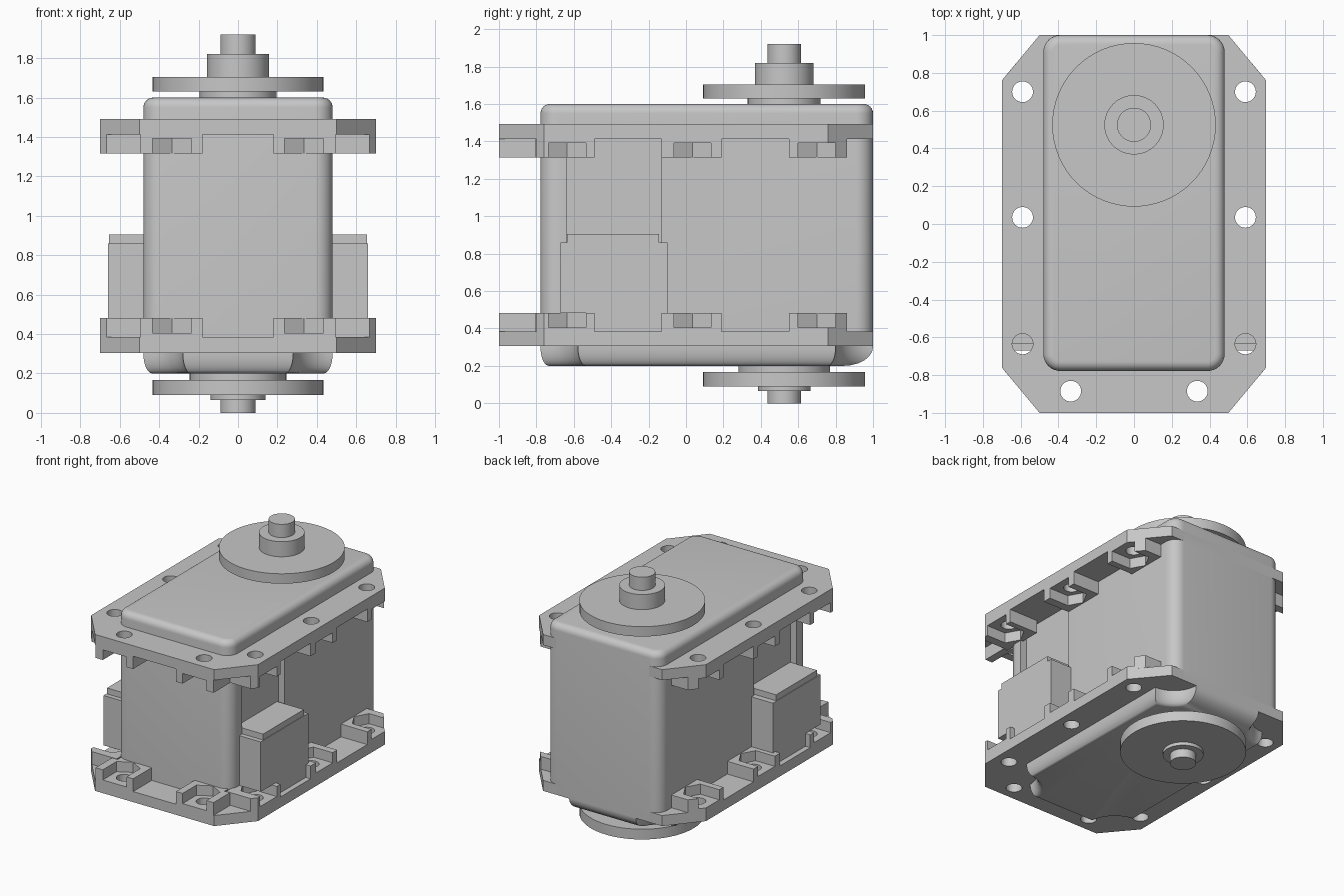
import bpy, bmesh, math

if "Cube" in bpy.data.objects:
    bpy.data.objects.remove(bpy.data.objects["Cube"])

grey = bpy.data.materials.new("servo grey")
grey.diffuse_color = (0.57, 0.57, 0.57, 1)
grey.use_nodes = True
grey.node_tree.nodes["Principled BSDF"].inputs["Base Color"].default_value = grey.diffuse_color


def finish(name, bm, smooth=False):
    bmesh.ops.recalc_face_normals(bm, faces=bm.faces[:])
    me = bpy.data.meshes.new(name)
    bm.to_mesh(me)
    bm.free()
    me.materials.append(grey)
    ob = bpy.data.objects.new(name, me)
    bpy.context.collection.objects.link(ob)
    if smooth:
        bpy.ops.object.select_all(action='DESELECT')
        ob.select_set(True)
        bpy.context.view_layer.objects.active = ob
        bpy.ops.object.shade_smooth_by_angle(angle=math.radians(35))
    return ob


def loft(bm, rings):
    """Skin a stack of equal-length (points, z) rings and cap both ends."""
    rows = [[bm.verts.new((x, y, z)) for x, y in pts] for pts, z in rings]
    n = len(rows[0])
    for a, b in zip(rows, rows[1:]):
        for i in range(n):
            j = (i + 1) % n
            bm.faces.new((a[i], a[j], b[j], b[i]))
    bm.faces.new(rows[0])
    bm.faces.new(rows[-1])


def prism(bm, pts, z0, z1):
    loft(bm, [(pts, z0), (pts, z1)])


def box(bm, x0, x1, y0, y1, z0, z1):
    prism(bm, [(x0, y0), (x1, y0), (x1, y1), (x0, y1)], z0, z1)


def circle(x, y, r, n=32):
    return [(x + r * math.cos(2 * math.pi * i / n), y + r * math.sin(2 * math.pi * i / n)) for i in range(n)]


def cut(ob, cutter):
    cutter.hide_render = True
    cutter.hide_viewport = True
    m = ob.modifiers.new("cut", 'BOOLEAN')
    m.operation = 'DIFFERENCE'
    m.solver = 'EXACT'
    m.object = cutter


HX, Y0, Y1 = 0.48, -0.778, 1.0


def rounded(d, r=0.09, n=8):
    """Rounded case outline, inset by d."""
    pts = []
    for cx, cy, a in ((HX - r, Y1 - r, 0), (r - HX, Y1 - r, 90), (r - HX, Y0 + r, 180), (HX - r, Y0 + r, 270)):
        for i in range(n + 1):
            t = math.radians(a + 90 * i / n)
            pts.append((cx + (r - d) * math.cos(t), cy + (r - d) * math.sin(t)))
    return pts


def notched(d, back, r=0.2, n=12):
    """Base outline with a scooped notch at each corner, inset by d (back edge by back)."""
    R = r + d
    pts = []
    for sx, sy in ((1, 1), (-1, 1), (-1, -1), (1, -1)):
        t = back if sy > 0 else d
        a0, a1 = math.asin(d / R), math.pi / 2 - math.asin(t / R)
        cy = Y1 if sy > 0 else Y0
        arc = []
        for i in range(n + 1):
            a = a0 + (a1 - a0) * i / n
            arc.append((sx * (HX - R * math.sin(a)), cy - sy * R * math.cos(a)))
        pts += arc if sx * sy > 0 else arc[::-1]
    return pts


# Case with rounded corners and top edge
steps = [math.radians(15 * i) for i in range(7)]
bm = bmesh.new()
loft(bm, [(rounded(0), 0.305)] +
     [(rounded(0.05 * (1 - math.cos(a))), 1.55 + 0.05 * math.sin(a)) for a in steps])
case = finish("case", bm, True)

# Cable channels above the connectors
bm = bmesh.new()
for s in (-1, 1):
    box(bm, *sorted((s * 0.43, s * 0.6)), -0.64, -0.13, 0.45, 1.42)
cut(case, finish("channel_cutter", bm))

# Scooped base under the case
bm = bmesh.new()
loft(bm, [(notched(0, 0), 0.32)] +
     [(notched(0.045 * (1 - math.cos(a)), 0.16 * (1 - math.cos(a))),
       0.2 + 0.1 * (1 - math.sin(a))) for a in steps])
finish("base", bm, True)

# Mounting flanges: plate, nut blocks and holes, flipped for the top
HOLES = [(0.59, 0.70), (0.59, 0.035), (0.59, -0.635)]
PLATE = [(0.5, -1), (0.7, -0.76), (0.7, 0.76), (0.5, 1), (-0.5, 1), (-0.7, 0.76), (-0.7, -0.76), (-0.5, -1)]
BLOCKS = [
    [(0.46, -0.8), (0.667, -0.8), (0.7, -0.76), (0.7, -0.49), (0.46, -0.49)],
    [(0.46, -0.13), (0.7, -0.13), (0.7, 0.19), (0.46, 0.19)],
    [(0.46, 0.55), (0.7, 0.55), (0.7, 0.76), (0.617, 0.86), (0.46, 0.86)],
    [(0.18, -1), (0.495, -1), (0.495, -0.805), (0.45, -0.805), (0.45, -0.76), (0.18, -0.76)],
]


def flange(name, fz):
    plate, blocks, holes, slots = (bmesh.new() for _ in range(4))
    prism(plate, PLATE, fz(0.305), fz(0.385))
    for s in (-1, 1):
        for pts in BLOCKS:
            prism(blocks, [(s * x, y) for x, y in pts], fz(0.384), fz(0.482))
        for x, y in HOLES:
            prism(holes, circle(s * x, y, 0.055), fz(0.2), fz(0.6))
            nut = [(0.9, y - 0.1), (0.9, y + 0.1), (x - 0.05, y + 0.1), (x - 0.105, y), (x - 0.05, y - 0.1)]
            prism(slots, [(s * a, b) for a, b in nut], fz(0.405), fz(0.6))
        prism(holes, circle(s * 0.335, -0.885, 0.055), fz(0.2), fz(0.6))
        nut = [(0.235, -1.2), (0.435, -1.2), (0.435, -0.835), (0.335, -0.78), (0.235, -0.835)]
        prism(slots, [(s * a, b) for a, b in nut], fz(0.405), fz(0.6))
    plate = finish(name + "_plate", plate)
    blocks = finish(name + "_nut_blocks", blocks)
    holes = finish(name + "_hole_cutter", holes)
    cut(plate, holes)
    cut(blocks, finish(name + "_nut_cutter", slots))
    cut(blocks, holes)


flange("bottom_flange", lambda z: z)
flange("top_flange", lambda z: 1.797 - z)

# Side connectors with a stepped lid, reaching down between the nut blocks
for s, side in ((-1, "left"), (1, "right")):
    bm = bmesh.new()
    box(bm, *sorted((s * 0.42, s * 0.66)), -0.67, -0.1, 0.482, 0.86)
    box(bm, *sorted((s * 0.42, s * 0.655)), -0.635, -0.145, 0.86, 0.905)
    box(bm, *sorted((s * 0.42, s * 0.66)), -0.49, -0.13, 0.385, 0.482)
    finish(side + "_connector", bm)


# Turned parts on the output axis: (radius, z0, z1)
def turned(name, tiers):
    bm = bmesh.new()
    for r, z0, z1 in tiers:
        prism(bm, circle(0, 0.525, r, 64), z0, z1)
    finish(name, bm, True)


turned("top_horn", [(0.195, 1.59, 1.64), (0.433, 1.63, 1.705), (0.157, 1.70, 1.82), (0.09, 1.81, 1.92)])
turned("bottom_horn", [(0.245, 0.16, 0.21), (0.433, 0.09, 0.168), (0.14, 0.065, 0.1), (0.09, 0.0, 0.07)])
